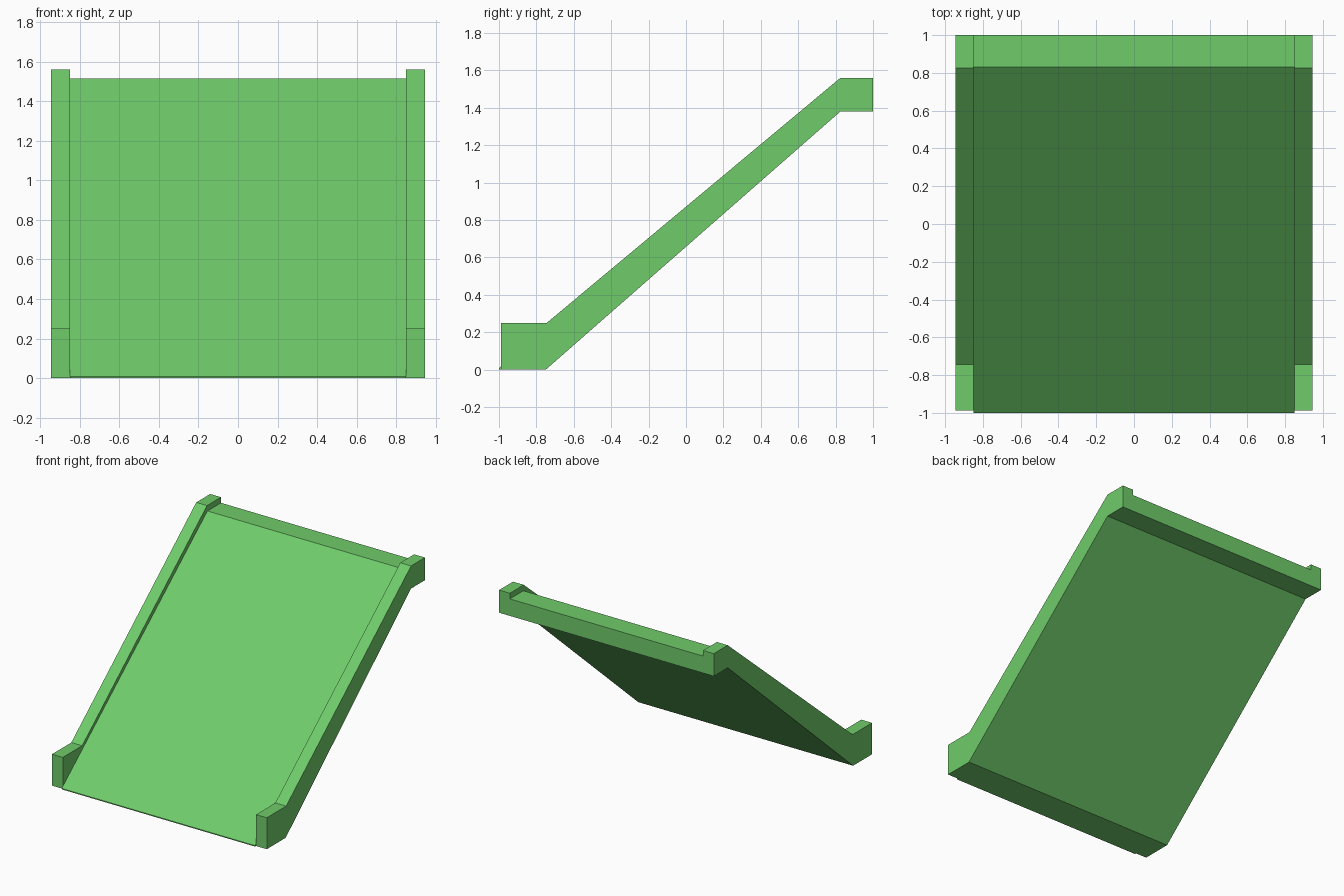
import bpy
import bmesh

cube = bpy.data.objects.get("Cube")
if cube:
    bpy.data.objects.remove(cube, do_unlink=True)

# Single green paint
green = bpy.data.materials.new("leaf_green")
green.use_nodes = True
colour = (0.16, 0.60, 0.145, 1.0)
green.diffuse_color = colour
green.node_tree.nodes["Principled BSDF"].inputs["Base Color"].default_value = colour


def extrude_profile(name, profile, x0, x1):
    """Extrude a closed (y, z) side profile from x0 to x1."""
    bm = bmesh.new()
    face = bm.faces.new([bm.verts.new((x0, y, z)) for y, z in profile])
    result = bmesh.ops.extrude_face_region(bm, geom=[face])
    moved = [v for v in result["geom"] if isinstance(v, bmesh.types.BMVert)]
    bmesh.ops.translate(bm, verts=moved, vec=(x1 - x0, 0, 0))
    bmesh.ops.recalc_face_normals(bm, faces=bm.faces)
    mesh = bpy.data.meshes.new(name)
    bm.to_mesh(mesh)
    bm.free()
    mesh.materials.append(green)
    obj = bpy.data.objects.new(name, mesh)
    bpy.context.scene.collection.objects.link(obj)
    return obj


INNER, OUTER = 0.85, 0.945
# Underside shared by the deck and both rails, back to front
underside = [(1.0, 1.38), (0.825, 1.38), (-0.75, 0.0)]

# Sloping deck with a flat landing at the top and a thin front lip
deck = [(-1.0, 0.0), (-1.0, 0.008), (0.83, 1.515), (1.0, 1.515)] + underside
extrude_profile("ramp_deck", deck, -INNER, INNER)

# Side rails with a square foot in front and a flat top end
rail = [(-0.988, 0.0), (-0.988, 0.25), (-0.745, 0.25), (0.825, 1.56), (1.0, 1.56)] + underside
for name, side in (("left_rail", 1), ("right_rail", -1)):
    extrude_profile(name, rail, side * INNER, side * OUTER)
